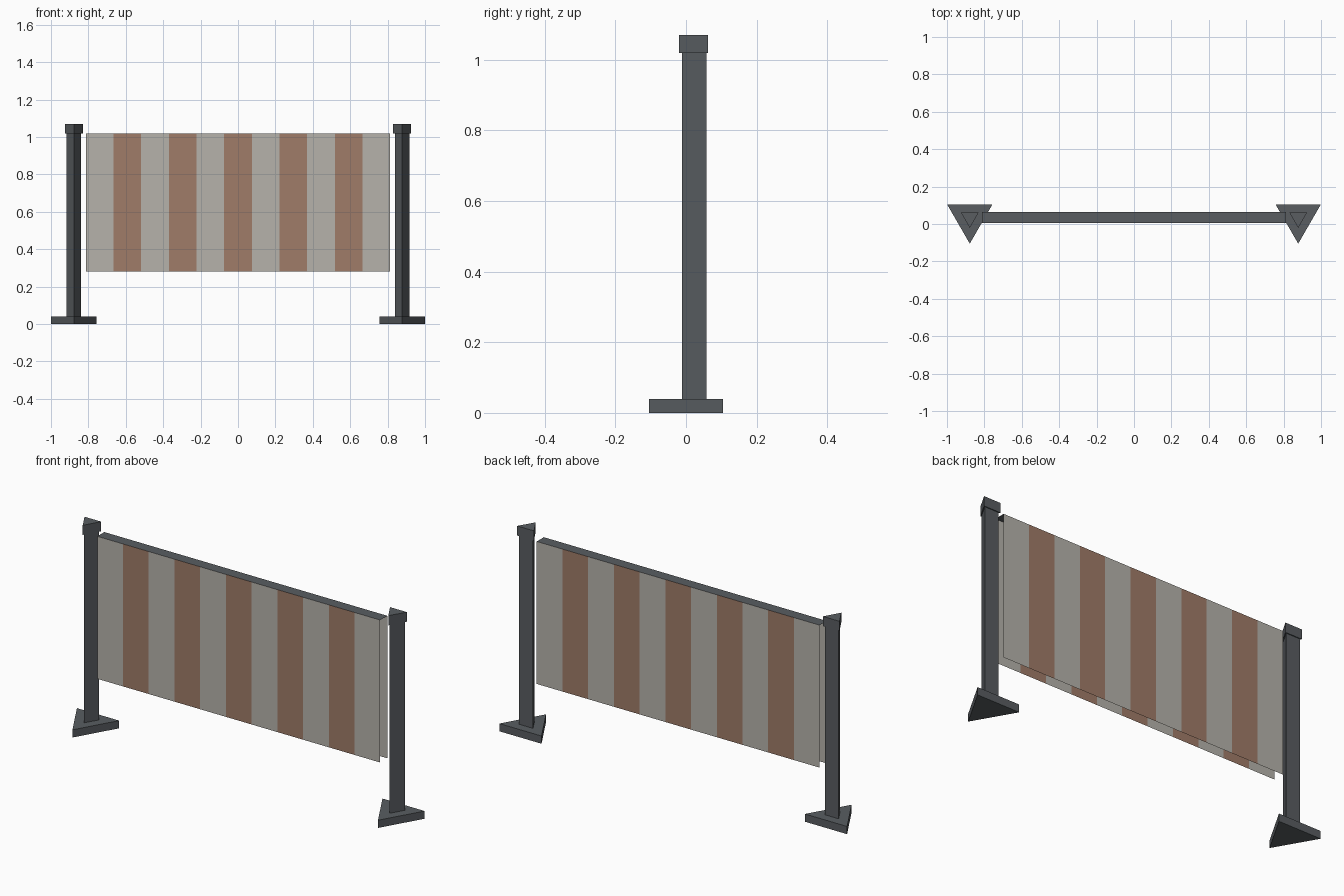
import bpy, bmesh
from math import sin, cos, pi

cube = bpy.data.objects.get("Cube")
if cube:
    bpy.data.objects.remove(cube, do_unlink=True)

CENTRE_Y = 0.035
POST_X = 0.878
HALF_W, HALF_T = 0.813, 0.029
SHEET_LOW, SHEET_TOP = 0.28, 1.02
STRIPES = 11


def material(name, rgb):
    mat = bpy.data.materials.new(name)
    mat.use_nodes = True
    mat.diffuse_color = (*rgb, 1)
    mat.node_tree.nodes["Principled BSDF"].inputs["Base Color"].default_value = (*rgb, 1)
    return mat


metal = material("dark grey metal", (0.10, 0.11, 0.12))
pale = material("pale grey cloth", (0.47, 0.45, 0.41))
brown = material("faded red brown cloth", (0.35, 0.20, 0.14))


def add_object(name, bm, mats):
    mesh = bpy.data.meshes.new(name)
    bm.to_mesh(mesh)
    bm.free()
    for mat in mats:
        mesh.materials.append(mat)
    obj = bpy.data.objects.new(name, mesh)
    bpy.context.collection.objects.link(obj)
    return obj


def triangle_prism(name, x, radius, low, high):
    """Upright three-sided prism with one edge pointing to the front."""
    bm = bmesh.new()
    angles = [-pi / 2 + i * 2 * pi / 3 for i in range(3)]
    face = bm.faces.new([bm.verts.new((x + radius * cos(a), CENTRE_Y + radius * sin(a), low))
                         for a in angles])
    ext = bmesh.ops.extrude_face_region(bm, geom=[face], use_keep_orig=True)
    top = [v for v in ext["geom"] if isinstance(v, bmesh.types.BMVert)]
    bmesh.ops.translate(bm, verts=top, vec=(0, 0, high - low))
    bmesh.ops.recalc_face_normals(bm, faces=bm.faces)
    add_object(name, bm, [metal])


def striped_sheet(name, y, front):
    """Thin hanging sheet with alternating upright stripes."""
    bm = bmesh.new()
    columns = []
    for i in range(STRIPES + 1):
        x = -HALF_W + 2 * HALF_W * i / STRIPES
        columns.append([bm.verts.new((x, y, z)) for z in (SHEET_LOW, SHEET_TOP)])
    for i, (a, b) in enumerate(zip(columns, columns[1:])):
        face = bm.faces.new((a[0], b[0], b[1], a[1]))
        face.material_index = i % 2
        if not front:
            face.normal_flip()
    add_object(name, bm, [pale, brown])


# Posts with feet and caps
for side, sign in (("right", -1), ("left", 1)):
    x = sign * POST_X
    triangle_prism(side + "_foot", x, 0.140, 0, 0.04)
    triangle_prism(side + "_post", x, 0.046, 0.04, 1.02)
    triangle_prism(side + "_cap", x, 0.0555, 1.02, 1.07)

# Banner sheets, open at the ends and the bottom
striped_sheet("front_sheet", CENTRE_Y - HALF_T, True)
striped_sheet("back_sheet", CENTRE_Y + HALF_T, False)

# Flat strip joining the sheets along the top
bm = bmesh.new()
bm.faces.new([bm.verts.new((sx * HALF_W, CENTRE_Y + sy * HALF_T, SHEET_TOP))
              for sx, sy in ((-1, -1), (1, -1), (1, 1), (-1, 1))])
add_object("top_strip", bm, [metal])
